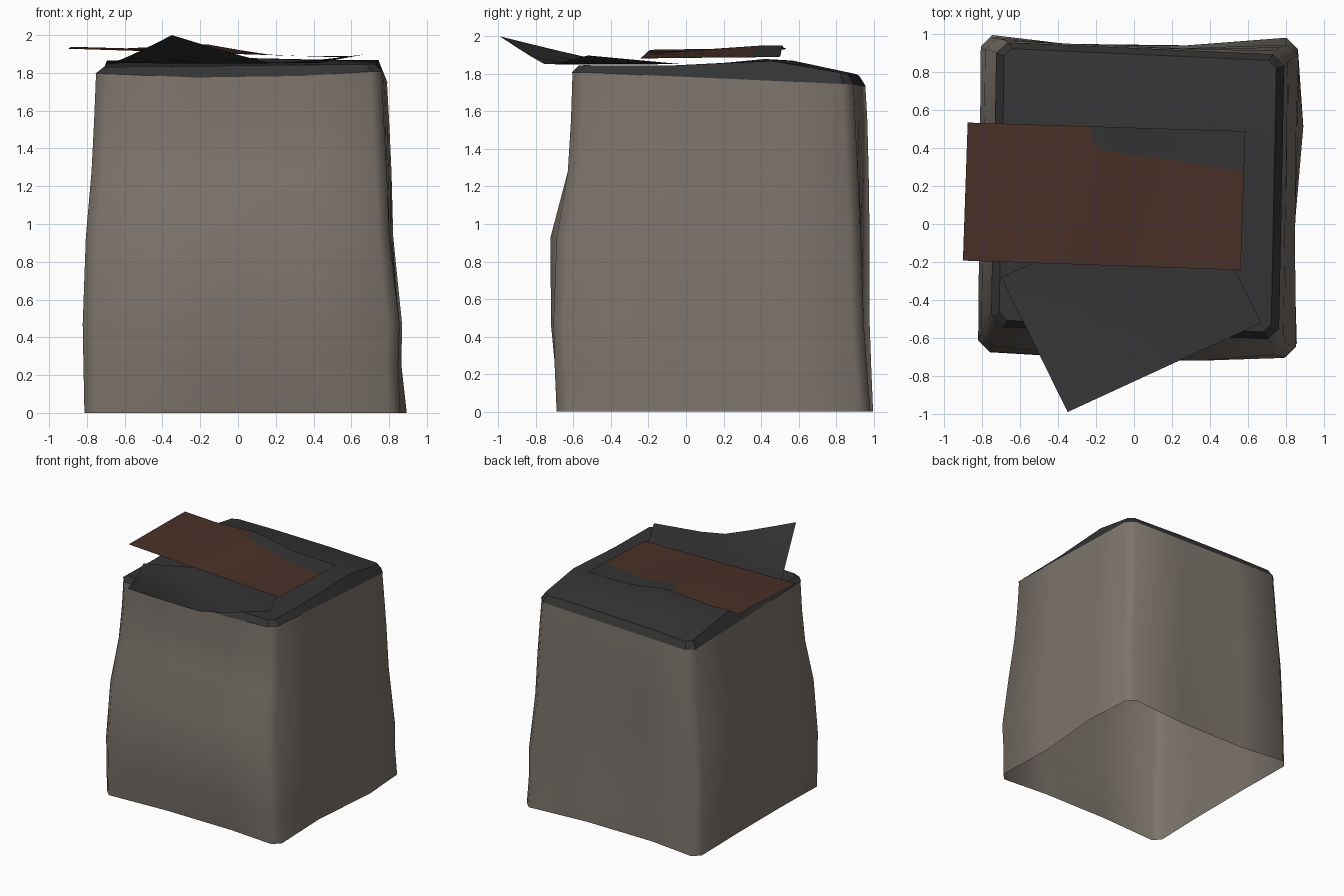
import bpy, math

if "Cube" in bpy.data.objects:
    bpy.data.objects.remove(bpy.data.objects["Cube"])

def mat(name, c):
    m = bpy.data.materials.new(name)
    m.diffuse_color = (*c, 1)
    m.use_nodes = True
    m.node_tree.nodes["Principled BSDF"].inputs["Base Color"].default_value = m.diffuse_color
    return m

CLOTH = mat("grey brown cloth", (0.203, 0.176, 0.15))
DARK = mat("charcoal", (0.034, 0.034, 0.034))
BROWN = mat("dark brown", (0.068, 0.03, 0.021))

def make(name, verts, faces, mats, idx=None, angle=60):
    me = bpy.data.meshes.new(name)
    me.from_pydata(verts, [], faces)
    for m in mats:
        me.materials.append(m)
    if idx:
        for p, i in zip(me.polygons, idx):
            p.material_index = i
    ob = bpy.data.objects.new(name, me)
    bpy.context.collection.objects.link(ob)
    bpy.ops.object.select_all(action='DESELECT')
    ob.select_set(True)
    bpy.context.view_layer.objects.active = ob
    bpy.ops.object.shade_smooth_by_angle(angle=math.radians(angle))
    return ob

def ring(x0, x1, y0, y1, ch, bulge=(0, 0, 0, 0), wave=0.0, skew=1.0):
    """Chamfered, slightly skewed rectangle, counter-clockwise, four points per side."""
    c = [(x0, y0), (x1, y0), (x1, y1), (x0, y1)]
    c = [(x + 0.015 * skew * (y - 0.17) / 0.76, y - 0.034 * skew * x / 0.75) for x, y in c]
    out = []
    for s in range(4):
        a, b = c[s], c[(s + 1) % 4]
        L = math.dist(a, b)
        d = ((b[0] - a[0]) / L, (b[1] - a[1]) / L)
        n = (d[1], -d[0])
        for k, t in enumerate((ch, 0.35 * L, 0.72 * L, L - ch)):
            o = bulge[s] if k in (1, 2) else 0
            if s == 1:
                o += wave * (0, -0.7, 1, 0)[k]
            out.append((a[0] + d[0] * t + n[0] * o, a[1] + d[1] * t + n[1] * o))
    return out

def bridge(r0, r1, n):
    return [(r0 + i, r0 + (i + 1) % n, r1 + (i + 1) % n, r1 + i) for i in range(n)]

def edge_z(x, y):
    """Sagging height of the seam between body and lid."""
    sag = 0.03 * max(0, 1 - (abs(x) / 0.75) ** 2) if y < 0 else 0
    return 1.81 - 0.045 * (y + 0.6) + 0.006 * x - sag

# Body: open-bottomed draped block
levels = [
    (0.00, -0.810, 0.862, -0.682, 0.990, (-0.03, 0.0, -0.045, -0.01), 0.03),
    (0.25, -0.813, 0.853, -0.688, 0.975, (0.005, 0.0, -0.03, -0.01), 0.01),
    (0.47, -0.815, 0.862, -0.690, 0.963, (0.022, -0.01, -0.03, 0.0), 0.0),
    (0.93, -0.795, 0.812, -0.665, 0.955, (0.045, 0.0, -0.02, 0.0), 0.0),
    (1.28, -0.763, 0.800, -0.600, 0.945, (0.0, 0.0, -0.01, 0.0), 0.0),
    (1.55, -0.748, 0.786, -0.580, 0.935, (0.0, 0.0, 0.0, 0.0), 0.0),
    (None, -0.738, 0.775, -0.572, 0.925, (0.0, 0.0, 0.0, 0.0), 0.0),
]
v, f = [], []
for k, (z, x0, x1, y0, y1, b, w) in enumerate(levels):
    sk = 0.2 + 0.8 * min(1, (z if z is not None else 1.8) / 1.5)
    v += [(x, y, edge_z(x, y) if z is None else z) for x, y in ring(x0, x1, y0, y1, 0.06, b, w, sk)]
    if k:
        f += bridge(16 * (k - 1), 16 * k, 16)
make("draped_body", v, f, [CLOTH], angle=80)

# Lid: sloped rim around a gently humped top
def top_z(x, y):
    pts = [(-0.7, 1.84), (-0.1, 1.835), (0.5, 1.887), (0.96, 1.793)]
    for (ya, za), (yb, zb) in zip(pts, pts[1:]):
        if y <= yb:
            return za + (zb - za) * (y - ya) / (yb - ya) + 0.01 * x * (y < 0) - 0.02 * abs(x) * (y > 0)
    return 1.793

v, f = [], []
for x, y in ring(-0.741, 0.779, -0.575, 0.928, 0.06):
    v.append((x, y, edge_z(x, y) - 0.004))
v += [(x, y, top_z(x, y)) for x, y in ring(-0.698, 0.737, -0.538, 0.895, 0.04)]
f += bridge(0, 16, 16)
for s in (0.72, 0.46, 0.2):
    r = ring(-0.698 * s, 0.737 * s, 0.3 - 0.838 * s, 0.3 + 0.595 * s, 0.04 * s)
    v += [(x, y, top_z(x, y)) for x, y in r]
f += bridge(16, 32, 16) + bridge(32, 48, 16) + bridge(48, 64, 16) + [tuple(range(64, 80))]
make("lid", v, f, [DARK], angle=25)

def grid_faces(nu, nv):
    return [(i * nv + j, (i + 1) * nv + j, (i + 1) * nv + j + 1, i * nv + j + 1)
            for i in range(nu - 1) for j in range(nv - 1)]

# Loose dark sheet, turned, with one corner curling up at the front
P, U, V = (-0.35, -0.992), (1.02, 0.47), (-0.35, 0.71)
N = 7
v = []
for i in range(N):
    for j in range(N):
        a, b = i / (N - 1), j / (N - 1)
        x, y = P[0] + U[0] * a + V[0] * b, P[1] + U[1] * a + V[1] * b
        curl = 0.152 * max(0, 1 - a * 1.9 - b * 1.1) ** 1.1
        lift = 0.05 * max(0, (a - 0.6) / 0.4) * max(0, 1 - 1.4 * b)
        v.append((x, y, 1.848 + curl + lift + 0.004 * b))
make("loose_dark_sheet", v, grid_faces(N, N), [DARK], angle=40)

# Brown sheet with a dark patch along its back right edge
cols = [(-0.89, 1.938), (-0.6, 1.93), (-0.42, 1.939), (-0.24, 1.95), (-0.225, 1.951), (-0.17, 1.95),
        (0.0, 1.92), (0.15, 1.897), (0.32, 1.889), (0.575, 1.889)]
patch = [0.42, 0.42, 0.42, 0.515, 0.43, 0.39, 0.362, 0.345, 0.318, 0.272]
v, idx = [], []
for x, z in cols:
    t = (x + 0.89) / 1.465
    p = patch[cols.index((x, z))]
    y0, y1 = -0.193 - 0.05 * t, 0.535 - 0.045 * t
    zf = 1.928 - 0.046 * t
    for y in (y0, y0 + 0.2, y0 + 0.4, p, y1):
        s = (y - y0) / (y1 - y0)
        v.append((x + 0.025 * (s - 0.5), y, zf + (z - zf) * min(1, 1.2 * s)))
for i in range(len(cols) - 1):
    idx += [0, 0, 0, 1 if i >= 3 else 0]
make("brown_sheet", v, grid_faces(len(cols), 5), [BROWN, DARK], idx, angle=40)
